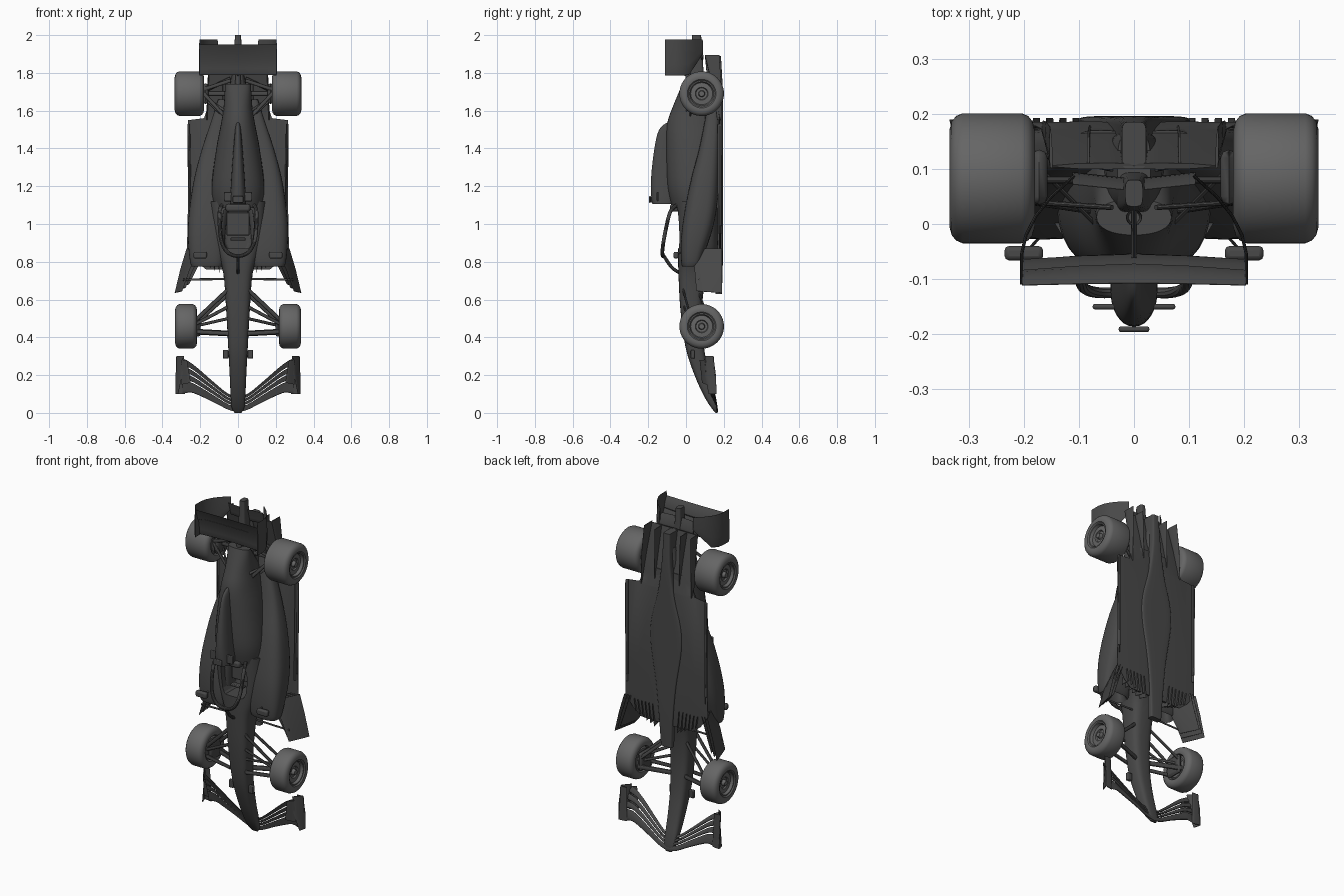
import bpy, bmesh, math
from mathutils import Vector as V


def material(name, g):
    m = bpy.data.materials.new(name)
    m.diffuse_color = (g, g, g, 1)
    return m


BODY, TYRE = material("dark_grey", 0.065), material("tyre_grey", 0.13)


def add(name, bm, mirror=False, mat=BODY):
    bmesh.ops.recalc_face_normals(bm, faces=bm.faces)
    me = bpy.data.meshes.new(name)
    bm.to_mesh(me)
    bm.free()
    me.materials.append(mat)
    ob = bpy.data.objects.new(name, me)
    bpy.context.collection.objects.link(ob)
    if mirror:
        ob.modifiers.new("mirror", 'MIRROR').use_mirror_merge = False
    return ob


def skin(name, rings, mirror=False, mat=BODY):
    """Bridge closed rings of points and cap both ends."""
    bm = bmesh.new()
    vs = [[bm.verts.new(p) for p in r] for r in rings]
    n = len(vs[0])
    for a, b in zip(vs, vs[1:]):
        for i in range(n):
            bm.faces.new((a[i], a[(i + 1) % n], b[(i + 1) % n], b[i]))
    bm.faces.new(vs[0])
    bm.faces.new(vs[-1])
    return add(name, bm, mirror, mat)


def spline(secs, sub):
    """Catmull-Rom refinement of section tuples."""
    out = []
    for i in range(len(secs) - 1):
        p = [secs[max(0, min(len(secs) - 1, i + k))] for k in (-1, 0, 1, 2)]
        for s in range(sub):
            t = s / sub
            out.append([b + .5 * t * (c - a + t * (2 * a - 5 * b + 4 * c - d + t * (3 * (b - c) + d - a)))
                        for a, b, c, d in zip(*p)])
    return out + [list(secs[-1])]


def loft(name, secs, p=2.6, mirror=False, sub=4, n=32):
    """Sections: z, centre x, half width, y top, y bottom."""
    rings = []
    for z, cx, hw, y0, y1 in spline(secs, sub):
        ring = []
        for i in range(n):
            a = 2 * math.pi * i / n
            c, s = math.cos(a), math.sin(a)
            ring.append((cx + hw * math.copysign(abs(c) ** (2 / p), c),
                         (y0 + y1) / 2 + (y1 - y0) / 2 * math.copysign(abs(s) ** (2 / p), s), z))
        rings.append(ring)
    return skin(name, rings, mirror)


def blade(name, stations, th=.008, camber=0, mirror=True):
    """Thin wing section through stations of (leading point, trailing point)."""
    st = [(V(a), V(b)) for a, b in stations]
    rings = []
    for i, (a, b) in enumerate(st):
        lo, hi = st[max(0, i - 1)], st[min(len(st) - 1, i + 1)]
        nrm = (b - a).cross(hi[0] + hi[1] - lo[0] - lo[1]).normalized()
        prof = [(0, 0), (.06, .8), (.3, 1), (.7, .8), (1, .15), (1, -.15), (.7, -.8), (.3, -1), (.06, -.8)]
        rings.append([a.lerp(b, t) + nrm * (h * th / 2 + camber * 4 * t * (1 - t)) for t, h in prof])
    return skin(name, rings, mirror)


def box(name, c, d, mirror=False, bevel=.004):
    bm = bmesh.new()
    bmesh.ops.create_cube(bm, size=1)
    for v in bm.verts:
        v.co = V([c[i] + v.co[i] * d[i] for i in range(3)])
    ob = add(name, bm, mirror)
    if bevel:
        m = ob.modifiers.new("bevel", 'BEVEL')
        m.width, m.segments = bevel, 2
    return ob


def rod(name, a, b, r=.006, flat=.5, mirror=True):
    """Straight streamlined rod."""
    a, b = V(a), V(b)
    d = (b - a).normalized()
    u = d.cross(V((0, 1, 0))).normalized()
    w = d.cross(u)
    return skin(name, [[q + u * r * math.cos(k * math.pi / 5) + w * r * flat * math.sin(k * math.pi / 5)
                        for k in range(10)] for q in (a, b)], mirror)


def tube(name, pts, r):
    rings = []
    pts = [V(p) for p in spline(pts, 6)]
    for i, p in enumerate(pts):
        d = (pts[min(i + 1, len(pts) - 1)] - pts[max(i - 1, 0)]).normalized()
        u = d.cross(V((.13, .3, .95))).normalized()
        w = d.cross(u)
        rings.append([p + (u * math.cos(k * math.pi / 5) + w * math.sin(k * math.pi / 5)) * r for k in range(10)])
    return skin(name, rings)


# Wheels: lathed tyre with recessed rim
def wheel(name, x0, x1, y, z, n=56):
    w = x1 - x0
    prof = [(w - .012, .004), (w - .012, .014), (w - .03, .018), (w - .03, .03), (w - .022, .034), (w - .024, .058),
            (w - .008, .064), (w - .008, .07), (w - .002, .076), (w, .088), (w - .004, .103), (w - .012, .113),
            (w - .024, .118), (.024, .118), (.012, .113), (.004, .103), (0, .088), (.004, .074),
            (.02, .068), (.01, .06), (.01, .004)]
    rings = [[(x0 + px, y + r * math.cos(2 * math.pi * k / n), z + r * math.sin(2 * math.pi * k / n))
              for k in range(n)] for px, r in prof]
    skin(name, rings, True, TYRE)


wheel("rear_wheel", .18, .335, .083, 1.69)
wheel("front_wheel", .217, .333, .083, .458)

# Nose and survival cell with cockpit opening
cell = loft("nose_and_cell", [(0, 0, .018, .156, .166), (.03, 0, .034, .132, .167), (.09, 0, .039, .095, .155),
                              (.2, 0, .044, .045, .125), (.35, 0, .052, -.003, .095), (.55, 0, .063, -.03, .085),
                              (.74, 0, .078, -.04, .11), (.85, 0, .115, -.042, .165), (.95, 0, .14, -.042, .17),
                              (1.12, 0, .15, -.05, .17)], 3.2)
cut = loft("cockpit_cutter", [(.87, 0, .055, -.2, .1), (.9, 0, .075, -.2, .1), (1.0, 0, .085, -.2, .1),
                              (1.075, 0, .075, -.2, .1)], 8, sub=2)
cut.hide_render = True
cut.hide_viewport = True
bo = cell.modifiers.new("cockpit", 'BOOLEAN')
bo.object, bo.operation = cut, 'DIFFERENCE'
box("seat", (0, .05, 1.0), (.12, .05, .12))
box("steering_wheel", (0, .0, .92), (.08, .03, .015))
box("headrest", (0, -.055, 1.085), (.13, .06, .04), bevel=.012)

# Engine cover, airbox, sidepods
loft("engine_cover", [(1.085, 0, .13, -.075, .17), (1.2, 0, .14, -.1, .17), (1.4, 0, .115, -.105, .17),
                      (1.53, 0, .09, -.1, .165), (1.62, 0, .076, -.07, .14), (1.74, 0, .068, -.02, .045)], 2.2)
loft("airbox", [(1.14, 0, .025, -.16, -.11), (1.105, 0, .042, -.178, -.06), (1.2, 0, .038, -.186, -.04),
                (1.32, 0, .03, -.178, -.04), (1.45, 0, .02, -.158, -.04), (1.51, 0, .014, -.135, -.04),
                (1.54, 0, .008, -.095, -.04)], 2.4)
loft("sidepod", [(.84, .165, .055, .0, .04), (.775, .165, .08, -.02, .07), (.85, .165, .095, -.028, .1),
                 (.97, .165, .1, -.022, .14), (1.1, .15, .105, -.002, .165), (1.25, .13, .1, .03, .175),
                 (1.4, .105, .085, .07, .178), (1.55, .08, .06, .1, .178), (1.66, .06, .045, .12, .17)], 3, True)
loft("gearbox", [(1.5, 0, .06, 0, .17), (1.7, 0, .05, .02, .17), (1.8, 0, .03, .035, .17)], 3)
loft("rear_crash_structure", [(1.7, 0, .035, .02, .1), (1.85, 0, .024, .025, .09), (2.0, 0, .016, .032, .08)], 4)
loft("exhaust", [(1.7, 0, .015, -.003, .027), (1.84, 0, .014, -.002, .026), (1.78, 0, .01, .002, .022)], 2, sub=1)

# Cameras, mirrors, halo
box("roof_camera", (0, -.191, 1.13), (.056, .01, .035))
box("roof_camera_stalk", (0, -.18, 1.13), (.008, .025, .03), bevel=0)
box("airbox_winglet", (0, -.15, 1.145), (.15, .01, .05))
box("nose_camera", (.065, .035, .31), (.03, .02, .045), True)
rod("nose_camera_stalk", (.03, .04, .31), (.07, .035, .31))
box("mirror", (.2, -.053, .835), (.07, .026, .035), True, .008)
rod("mirror_stalk", (.19, -.045, .84), (.15, .0, .86), .005)
tube("halo_hoop", [(-.085, -.05, 1.1), (-.098, -.085, 1.06), (-.092, -.115, .93), (-.06, -.125, .855), (0, -.122, .83),
                   (.06, -.125, .855), (.092, -.115, .93), (.098, -.085, 1.06), (.085, -.05, 1.1)], .01)
tube("halo_pillar", [(0, -.03, .74), (0, -.075, .77), (0, -.12, .835)], .009)

# Floor, diffuser and keel
blade("floor", [((0, y, z), (x, y, z)) for z, x, y in
                [(.76, .17, .175), (.8, .22, .178), (.87, .27, .18), (1.1, .265, .18), (1.55, .262, .18),
                 (1.56, .18, .178), (1.62, .16, .168), (1.75, .155, .14), (1.89, .15, .105)]], .012)
loft("keel", [(.63, 0, .035, .155, .19), (.8, 0, .045, .16, .195), (1.0, 0, .065, .16, .196), (1.22, 0, .1, .16, .196),
              (1.36, 0, .095, .16, .196), (1.52, 0, .055, .15, .196), (1.7, 0, .03, .12, .195),
              (1.89, 0, .022, .1, .185)], 6)
blade("diffuser_wall", [((.165, .165, 1.55), (.165, .188, 1.55)), ((.157, .135, 1.75), (.16, .186, 1.75)),
                        ((.15, .1, 1.895), (.152, .176, 1.895))], .006)
blade("diffuser_strake", [((.08, .165, 1.6), (.08, .18, 1.6)), ((.083, .105, 1.89), (.083, .175, 1.89))], .005)
blade("floor_edge_wing", [((.245, .17, .95), (.262, .19, .95)), ((.255, .165, 1.53), (.268, .19, 1.53))], .006)
box("floor_edge_rail", (.258, .183, 1.27), (.016, .012, .56), True)

# Bargeboards and floor fences
for k in range(3):
    o = .018 * k
    blade("bargeboard", [((.295 - o, .055 + o / 2, .645 + o), (.335 - o, .19, .635 + o)),
                         ((.255 - o, .045 + o / 2, .76), (.305 - o, .19, .76)),
                         ((.2 - o, .035 + o / 2, .87), (.272 - o, .19, .87))], .005)
for k in range(6):
    x = .075 + .024 * k
    blade("floor_fence", [((x, .13, .75 + .008 * k), (x, .192, .73 + .012 * k)),
                          ((x + .012, .16, .86), (x + .012, .192, .86))], .004)
rod("bargeboard_strut", (.05, .07, .71), (.29, .07, .705), .006)

# Front wing: four slotted elements across one swept planform
plan = [(0, .004, .09, .166, .145), (.05, .016, .1, .165, .13), (.12, .052, .155, .16, .115), (.2, .09, .225, .152, .1),
        (.25, .108, .265, .15, .095), (.295, .1, .29, .15, .095)]
for i, (f0, f1) in enumerate([(0, .34), (.38, .56), (.6, .77), (.81, 1)]):
    def at(s, f):
        return (s[0], s[3] + (s[4] - s[3]) * f ** 1.4, s[1] + (s[2] - s[1]) * f)
    blade("front_wing_element", [(at(s, f0), at(s, f1)) for s in spline(plan, 3)], .007, .002)
blade("front_wing_endplate", [((.318, .12, .1), (.33, .162, .1)), ((.295, .1, .2), (.33, .158, .2)),
                              ((.285, .1, .3), (.325, .145, .3))], .005)
blade("front_wing_footplate", [((.28, .152, .1), (.33, .16, .1)), ((.285, .145, .295), (.328, .146, .295))], .005)
blade("endplate_winglet", [((.25, .085, .16), (.3, .11, .15)), ((.27, .072, .28), (.3, .1, .28))], .005)

# Rear wing
for nm, l, t, c in (("rear_wing_main", (1.79, -.065), (1.895, -.088), .008), ("rear_wing_flap", (1.885, -.082), (1.95, -.11), .004)):
    blade(nm, [((x, l[1] + d, l[0]), (x, t[1] + d * .3, t[0]))
               for x, d in ((-.203, -.004), (-.1, .004), (0, .008), (.1, .004), (.203, -.004))], .009, c, False)
blade("rear_wing_endplate", [((x, y, z0), (x, y, 1.978)) for x, y, z0 in
                             [(.204, -.11, 1.785), (.204, -.055, 1.785), (.196, -.02, 1.785), (.178, .015, 1.79),
                              (.15, .05, 1.84), (.108, .088, 1.9)]], .006)
blade("beam_wing", [((x, y, 1.87), (x, y - .02, 1.945)) for x, y in ((-.112, .092), (0, .08), (.112, .092))], .007, .003, False)
blade("wing_pylon", [((0, .03, 1.77), (0, .03, 1.86)), ((0, -.02, 1.79), (0, -.02, 1.85)),
                     ((0, -.062, 1.81), (0, -.062, 1.87))], .01, 0, False)

# Suspension arms
for a, b, r in [((.055, -.015, .65), (.225, .03, .49), .011), ((.055, -.01, .56), (.225, .03, .47), .009),
                ((.05, .0, .42), (.225, .03, .43), .012), ((.045, .07, .42), (.225, .13, .43), .015),
                ((.05, .07, .63), (.225, .13, .47), .01), ((.05, -.005, .5), (.225, .12, .46), .008)]:
    rod("front_suspension_arm", a, b, r)
for a, b, r in [((.06, .02, 1.56), (.19, .04, 1.7), .01), ((.04, .03, 1.76), (.19, .04, 1.71), .01),
                ((.05, .1, 1.55), (.19, .13, 1.68), .01), ((.04, .1, 1.77), (.19, .13, 1.7), .01),
                ((.04, .08, 1.69), (.19, .08, 1.69), .013), ((.07, .0, 1.6), (.19, .12, 1.68), .007)]:
    rod("rear_suspension_arm", a, b, r)
box("rear_brake_duct", (.172, .085, 1.69), (.03, .1, .11), True, .015)
box("front_brake_duct", (.212, .083, .458), (.025, .1, .11), True, .015)

# Smooth shading with sharp edges kept
for ob in bpy.context.scene.objects:
    if not ob.hide_viewport:
        ob.select_set(True)
        bpy.context.view_layer.objects.active = ob
bpy.ops.object.shade_smooth_by_angle(angle=math.radians(35))
